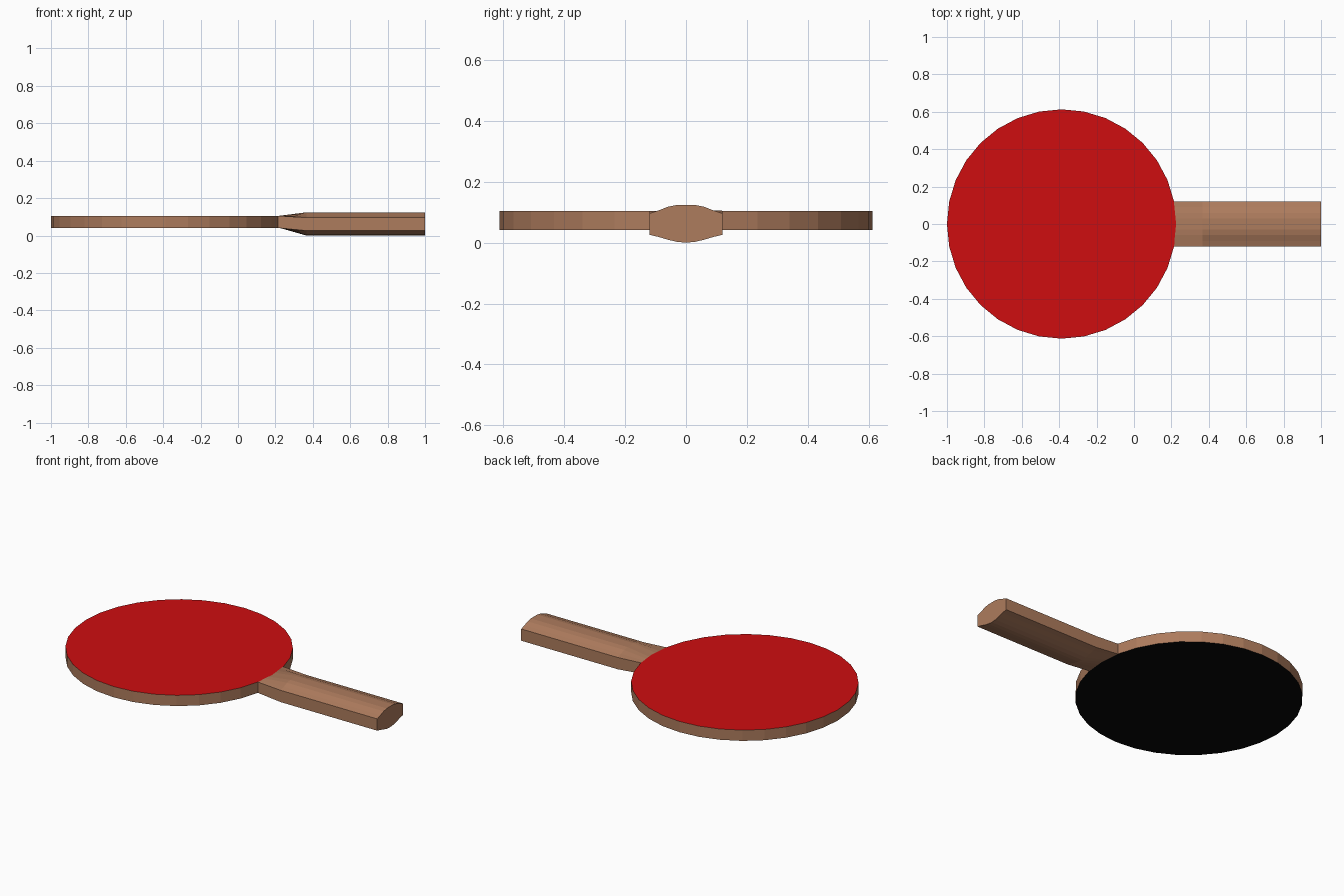
import bpy, bmesh
from math import sin, cos, sqrt, tau

if "Cube" in bpy.data.objects:
    bpy.data.objects.remove(bpy.data.objects["Cube"])

CX, R, Z0, Z1 = -0.387, 0.613, 0.041, 0.105


def material(name, rgb):
    m = bpy.data.materials.new(name)
    m.diffuse_color = (*rgb, 1)
    m.use_nodes = True
    m.node_tree.nodes["Principled BSDF"].inputs["Base Color"].default_value = m.diffuse_color
    return m


wood = material("wood", (0.42, 0.20, 0.11))
red = material("red_rubber", (0.62, 0.004, 0.005))
black = material("black_rubber", (0.002, 0.002, 0.002))


def finish(bm, name, mats):
    bmesh.ops.recalc_face_normals(bm, faces=bm.faces)
    mesh = bpy.data.meshes.new(name)
    bm.to_mesh(mesh)
    bm.free()
    for m in mats:
        mesh.materials.append(m)
    ob = bpy.data.objects.new(name, mesh)
    bpy.context.collection.objects.link(ob)
    return ob


def loft(bm, rings):
    """Skin matching closed rings and cap both ends."""
    rings = [[bm.verts.new(p) for p in ring] for ring in rings]
    for a, b in zip(rings, rings[1:]):
        for i in range(len(a)):
            j = (i + 1) % len(a)
            bm.faces.new((a[i], a[j], b[j], b[i]))
    return bm.faces.new(rings[0]), bm.faces.new(rings[-1])


# Blade: wooden disc with a black underside and a red top
bm = bmesh.new()
circle = [(CX + R * cos(tau * i / 32), R * sin(tau * i / 32)) for i in range(32)]
bottom, top = loft(bm, [[(x, y, z) for x, y in circle] for z in (Z0, Z1)])
bottom.material_index, top.material_index = 2, 1
finish(bm, "paddle_blade", [wood, red, black])

# Handle: swollen grip section that tapers down to the blade edge
half_top = [(0.12, 0.096), (0.09, 0.106), (0.06, 0.118), (0.03, 0.124)]
half_low = [(0.12, 0.026), (0.09, 0.019), (0.06, 0.010), (0.03, 0.003)]
upper = half_top + [(0, 0.124)] + [(-y, z) for y, z in reversed(half_top)]
lower = half_low + [(0, 0.0)] + [(-y, z) for y, z in reversed(half_low)]
section = upper + lower[::-1]
n = len(upper)
# The first ring sits just inside the blade's rim facets
root = [(CX + R - abs(y) / 0.12 * 0.012 - 0.001, y, Z1 if i < n else Z0)
        for i, (y, z) in enumerate(section)]
bm = bmesh.new()
loft(bm, [root] + [[(x, y, z) for y, z in section] for x in (0.365, 1.0)])
finish(bm, "paddle_handle", [wood])
